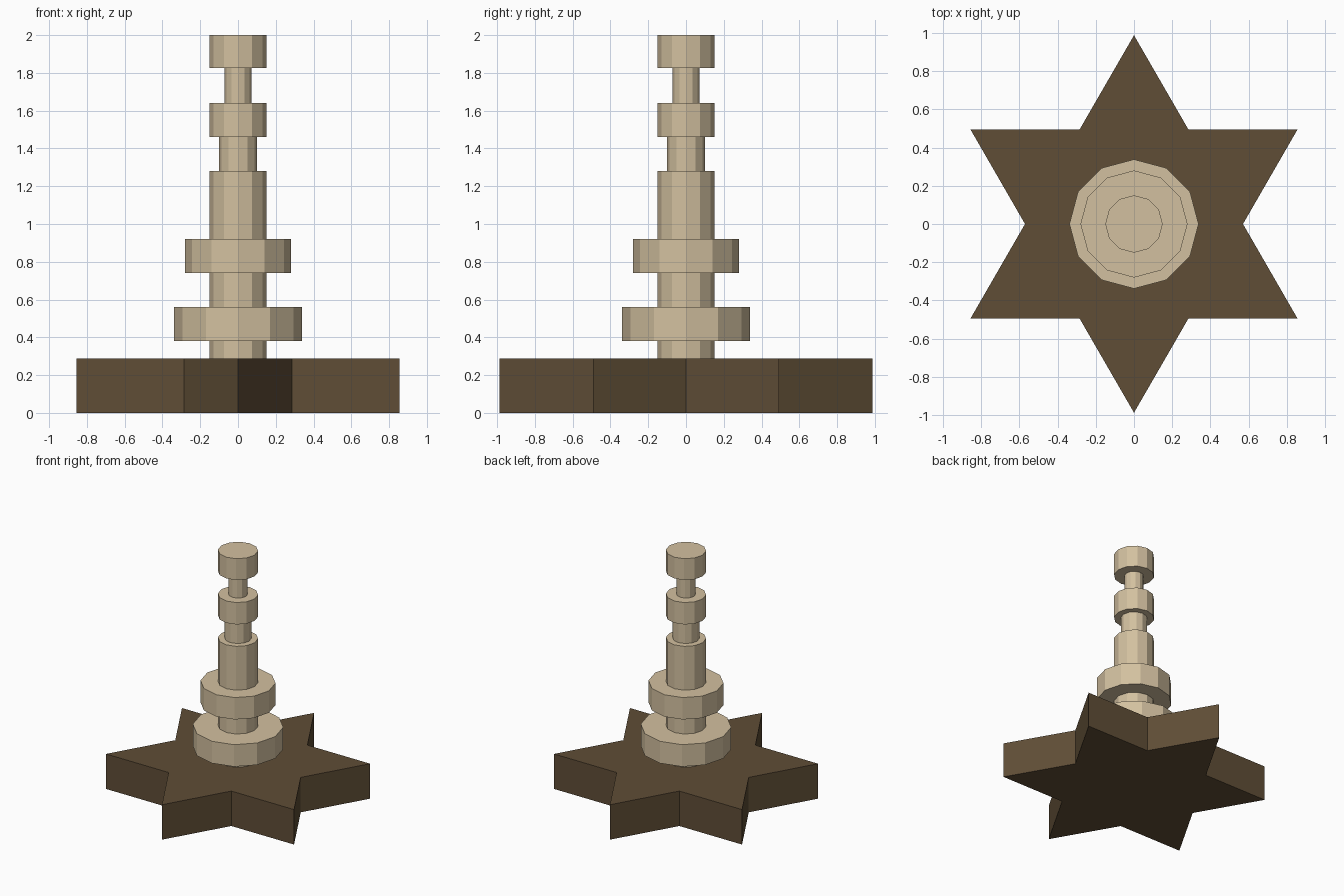
import bpy, bmesh
from math import sin, cos, pi

if "Cube" in bpy.data.objects:
    bpy.data.objects.remove(bpy.data.objects["Cube"])


def material(name, color):
    m = bpy.data.materials.new(name)
    m.diffuse_color = (*color, 1)
    m.use_nodes = True
    m.node_tree.nodes["Principled BSDF"].inputs["Base Color"].default_value = m.diffuse_color
    return m


def loft(name, rings, mat):
    """Solid from stacked (radii, z) rings; each radius sits at an even angle."""
    bm = bmesh.new()
    loops = []
    for radii, z in rings:
        n = len(radii)
        loops.append([bm.verts.new((r * cos(2 * pi * i / n), r * sin(2 * pi * i / n), z))
                      for i, r in enumerate(radii)])
    for a, b in zip(loops, loops[1:]):
        for i in range(n):
            j = (i + 1) % n
            bm.faces.new((a[i], a[j], b[j], b[i]))
    bm.faces.new(loops[0][::-1])
    bm.faces.new(loops[-1])
    bmesh.ops.recalc_face_normals(bm, faces=bm.faces)
    mesh = bpy.data.meshes.new(name)
    bm.to_mesh(mesh)
    bm.free()
    mesh.materials.append(mat)
    ob = bpy.data.objects.new(name, mesh)
    bpy.context.collection.objects.link(ob)
    return ob


dark = material("dark_wood", (0.115, 0.075, 0.037))
tan = material("pale_wood", (0.65, 0.53, 0.35))

# Six-pointed star base: valleys and points alternate
star = [0.57, 0.987] * 6
loft("star_base", [(star, 0), (star, 0.287)], dark)

# Twelve-sided turned post: radius and top height of each section
sections = [(0.15, 0.38), (0.338, 0.56), (0.15, 0.74), (0.28, 0.92), (0.15, 1.28),
            (0.10, 1.46), (0.15, 1.64), (0.071, 1.825), (0.15, 2.0)]
rings, bottom = [], 0.287
for radius, top in sections:
    rings += [([radius] * 12, bottom), ([radius] * 12, top)]
    bottom = top
loft("turned_post", rings, tan)
